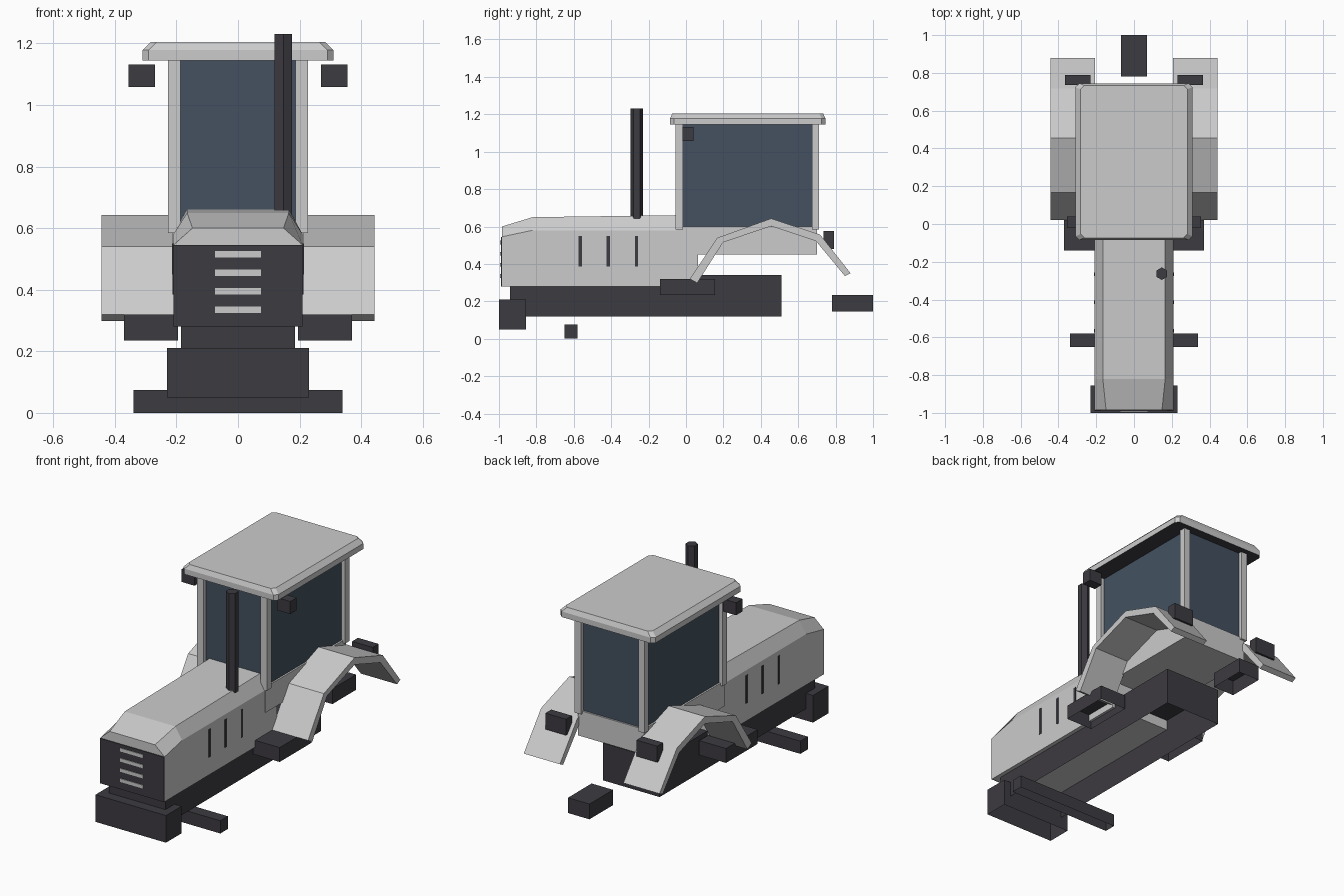
import bpy
import bmesh

cube = bpy.data.objects.get("Cube")
if cube:
    bpy.data.objects.remove(cube, do_unlink=True)


def material(name, rgb):
    mat = bpy.data.materials.new(name)
    mat.use_nodes = True
    mat.diffuse_color = (*rgb, 1)
    mat.node_tree.nodes["Principled BSDF"].inputs["Base Color"].default_value = (*rgb, 1)
    return mat


LIGHT = material("light_grey_paint", (0.6, 0.6, 0.6))
DARK = material("dark_grey_trim", (0.046, 0.043, 0.052))
GLASS = material("tinted_blue_glass", (0.056, 0.083, 0.115))


def finish(name, bm, *mats):
    mesh = bpy.data.meshes.new(name)
    bm.to_mesh(mesh)
    bm.free()
    for mat in mats:
        mesh.materials.append(mat)
    obj = bpy.data.objects.new(name, mesh)
    bpy.context.collection.objects.link(obj)
    return obj


def box_mesh(x, y, z):
    """Box from (low, high) ranges."""
    bm = bmesh.new()
    bmesh.ops.create_cube(bm, size=1)
    for v in bm.verts:
        v.co = [r[0] if c < 0 else r[1] for c, r in zip(v.co, (x, y, z))]
    return bm


def box(name, x, y, z, mat, open_bottom=False):
    bm = box_mesh(x, y, z)
    bm.normal_update()
    if open_bottom:
        under = [f for f in bm.faces if f.normal.z < -0.9]
        bmesh.ops.delete(bm, geom=under, context="FACES_ONLY")
    return finish(name, bm, mat)


def box_pair(name, x, y, z, mat, open_bottom=False):
    box("left_" + name, x, y, z, mat, open_bottom)
    box("right_" + name, (-x[1], -x[0]), y, z, mat, open_bottom)


def loft(name, rings, mat):
    """Solid skinned through rings of equal length, capped at both ends."""
    bm = bmesh.new()
    loops = [[bm.verts.new(p) for p in ring] for ring in rings]
    n = len(loops[0])
    for a, b in zip(loops, loops[1:]):
        for i in range(n):
            j = (i + 1) % n
            bm.faces.new((a[i], a[j], b[j], b[i]))
    bm.faces.new(loops[0])
    bm.faces.new(loops[-1])
    bmesh.ops.recalc_face_normals(bm, faces=bm.faces)
    return finish(name, bm, mat)


# Chassis, front weight, axle and hitch, hollow from below
box("chassis", (-0.185, 0.185), (-0.94, 0.51), (0.12, 0.34), DARK, True)
box("front_weight", (-0.23, 0.23), (-1.0, -0.855), (0.05, 0.21), DARK, True)
box("front_axle", (-0.34, 0.34), (-0.65, -0.58), (0, 0.075), DARK, True)
box("rear_hitch", (-0.07, 0.07), (0.78, 1.0), (0.145, 0.235), DARK, True)
box_pair("step", (0.195, 0.37), (-0.14, 0.155), (0.235, 0.32), DARK, True)


# Hood with chamfered shoulders and a sloping nose
def hood_ring(y, shoulder_z, top_x, top_z):
    half = [(0.21, 0.28), (0.21, shoulder_z), (top_x, top_z)]
    pts = half + [(-x, z) for x, z in reversed(half)]
    return [(x, y, z) for x, z in pts]


loft("hood", [hood_ring(-0.985, 0.545, 0.148, 0.6),
              hood_ring(-0.82, 0.58, 0.165, 0.65),
              hood_ring(0.065, 0.58, 0.165, 0.662)], LIGHT)

# Grille plate and its bars
box("grille", (-0.209, 0.209), (-0.99, -0.984), (0.28, 0.545), DARK)
for i in range(4):
    z = 0.335 + i * 0.06
    box(f"grille_bar_{i + 1}", (-0.075, 0.075), (-0.994, -0.988), (z - 0.01, z + 0.01), LIGHT)

# Side vents
for i in range(3):
    y = -0.565 + i * 0.15
    box_pair(f"hood_vent_{i + 1}", (0.207, 0.213), (y - 0.009, y + 0.009), (0.385, 0.55), DARK)

# Exhaust stack
bm = bmesh.new()
bmesh.ops.create_cone(bm, cap_ends=True, segments=6, radius1=0.033, radius2=0.033, depth=0.595)
bmesh.ops.translate(bm, verts=bm.verts, vec=(0.147, -0.263, 0.9325))
finish("exhaust_stack", bm, DARK)

# Cab: base, glass and corner pillars
box("cab_base", (-0.215, 0.215), (-0.05, 0.7), (0.45, 0.6), LIGHT)
box("cab_glass", (-0.205, 0.205), (-0.03, 0.69), (0.595, 1.15), GLASS)
box_pair("front_pillar", (0.187, 0.228), (-0.055, -0.015), (0.585, 1.15), LIGHT)
box_pair("rear_pillar", (0.187, 0.228), (0.673, 0.712), (0.585, 1.15), LIGHT)


# Roof with clipped corners, tapered top edge and dark underside
def roof_ring(hx, hy, z, cut=0.02):
    corners = [(hx, cut - hy), (hx, hy - cut), (hx - cut, hy), (cut - hx, hy),
               (-hx, hy - cut), (-hx, cut - hy), (cut - hx, -hy), (hx - cut, -hy)]
    return [(x, y + 0.33, z) for x, y in corners]


roof = loft("cab_roof", [roof_ring(0.31, 0.415, 1.145),
                         roof_ring(0.31, 0.415, 1.178),
                         roof_ring(0.283, 0.403, 1.205)], LIGHT)
roof.data.materials.append(DARK)
for face in roof.data.polygons:
    if face.normal.z < -0.9:
        face.material_index = 1

# Mirrors and rear lamps
box_pair("mirror", (0.27, 0.355), (-0.02, 0.04), (1.058, 1.132), DARK)
box_pair("rear_lamp", (0.23, 0.365), (0.735, 0.79), (0.48, 0.575), DARK)

# Arched rear fenders
OUTER = [(0.02, 0.32), (0.168, 0.54), (0.455, 0.643), (0.717, 0.557), (0.88, 0.35)]
INNER = [(0.06, 0.298), (0.198, 0.515), (0.455, 0.602), (0.695, 0.522), (0.85, 0.335)]
for side, name in ((1, "left_fender"), (-1, "right_fender")):
    a, b = 0.207 * side, 0.443 * side
    loft(name, [[(a, *o), (b, *o), (b, *i), (a, *i)] for o, i in zip(OUTER, INNER)], LIGHT)
